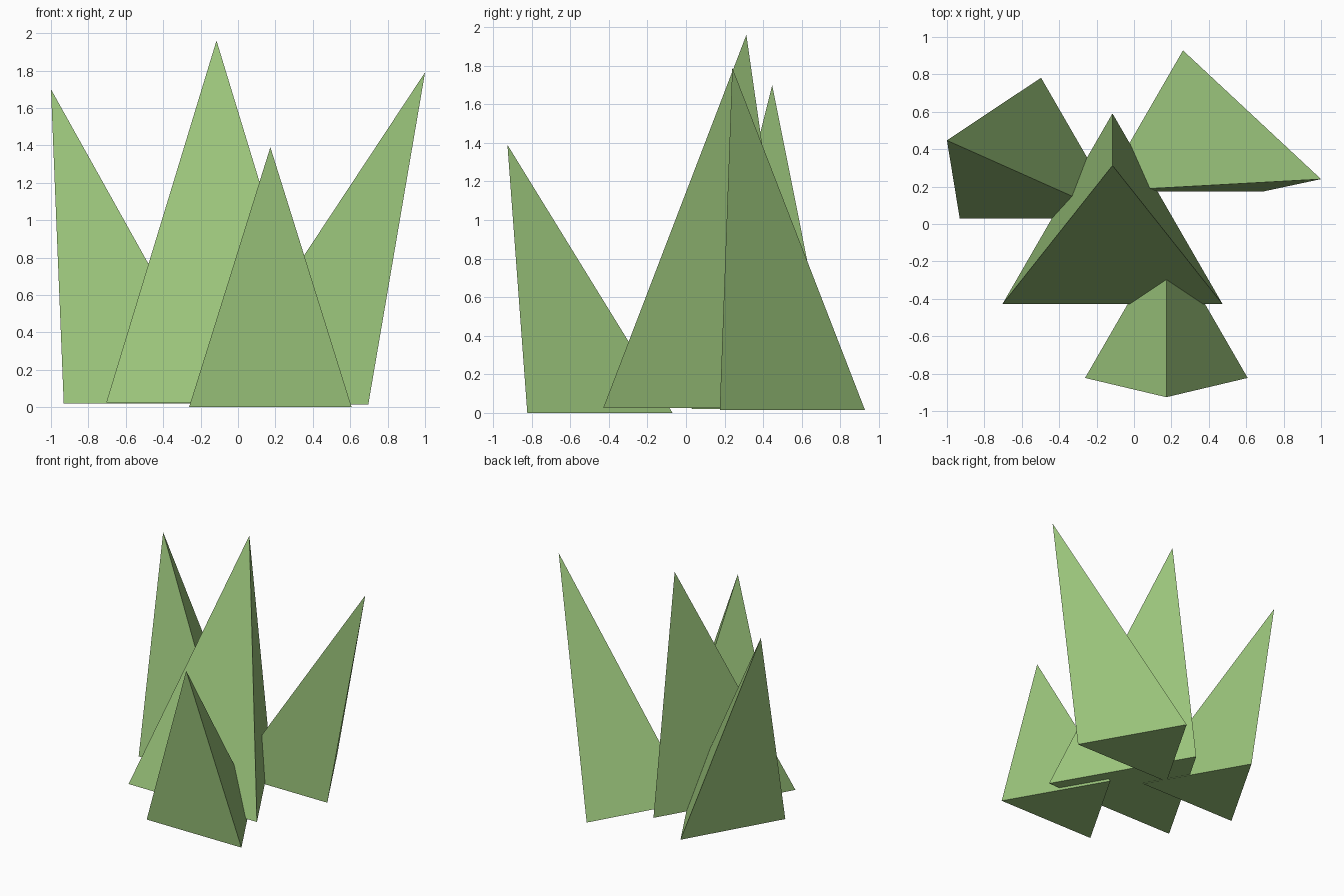
import bpy, bmesh
from math import sin, cos, radians

if "Cube" in bpy.data.objects:
    bpy.data.objects.remove(bpy.data.objects["Cube"])

green = bpy.data.materials.new("grass_green")
green.diffuse_color = (0.33, 0.56, 0.20, 1)
green.use_nodes = True
green.node_tree.nodes["Principled BSDF"].inputs["Base Color"].default_value = green.diffuse_color


def blade(name, centre, radius, tip):
    """Closed three-sided spike: equilateral base pointing +y, leaning tip."""
    cx, cy, cz = centre
    bm = bmesh.new()
    base = [bm.verts.new((cx + radius * cos(radians(a)), cy + radius * sin(radians(a)), cz))
            for a in (90, 210, 330)]
    top = bm.verts.new(tip)
    bm.faces.new(base[::-1])
    for i in range(3):
        bm.faces.new((base[i], base[(i + 1) % 3], top))
    bmesh.ops.recalc_face_normals(bm, faces=bm.faces[:])
    mesh = bpy.data.meshes.new(name)
    bm.to_mesh(mesh)
    bm.free()
    mesh.materials.append(green)
    obj = bpy.data.objects.new(name, mesh)
    bpy.context.collection.objects.link(obj)


# Tall centre blade and three smaller ones leaning outwards
blade("centre_blade", (-0.115, -0.089, 0.026), 0.68, (-0.115, 0.313, 1.96))
blade("left_blade", (-0.497, 0.28, 0.02), 0.502, (-1.0, 0.447, 1.70))
blade("right_blade", (0.262, 0.426, 0.015), 0.502, (1.0, 0.24, 1.79))
blade("front_blade", (0.173, -0.572, 0.0), 0.502, (0.173, -0.926, 1.39))
